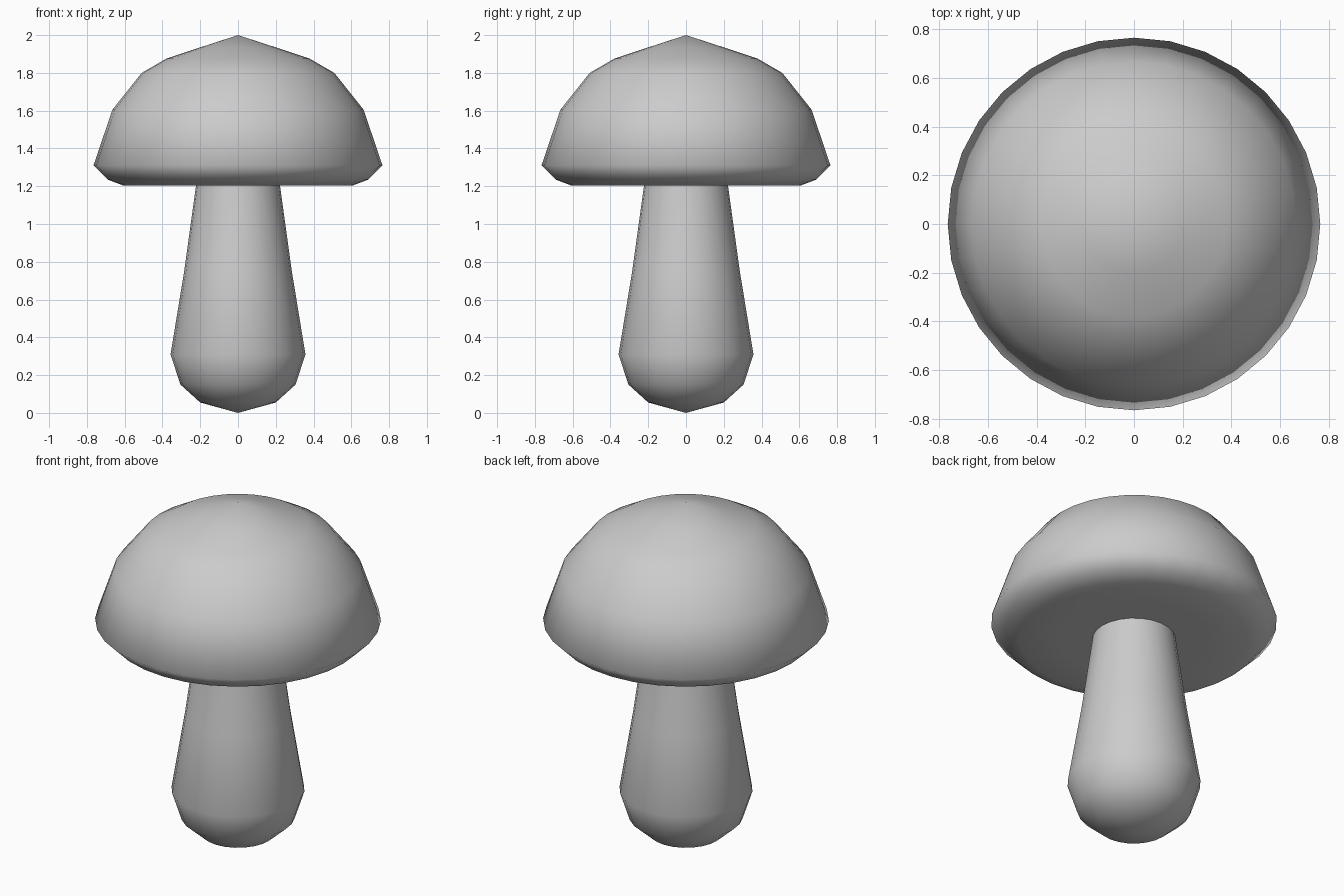
import bpy, bmesh, math
from mathutils import Matrix, Vector

default = bpy.data.objects.get("Cube")
if default:
    bpy.data.objects.remove(default, do_unlink=True)

grey = bpy.data.materials.new("plain grey")
grey.use_nodes = True
tone = (0.6, 0.6, 0.6, 1)
grey.diffuse_color = tone
grey.node_tree.nodes["Principled BSDF"].inputs["Base Color"].default_value = tone


def lathe(name, profile, sides):
    """Spin a radius/height profile around z into a closed, smooth part."""
    bm = bmesh.new()
    verts = [bm.verts.new((r, 0, z)) for r, z in profile]
    edges = [bm.edges.new(pair) for pair in zip(verts, verts[1:])]
    bmesh.ops.spin(bm, geom=verts + edges, cent=(0, 0, 0), axis=(0, 0, 1),
                   angle=math.tau, steps=sides, use_duplicate=False)
    bmesh.ops.remove_doubles(bm, verts=bm.verts, dist=0.001)
    bmesh.ops.recalc_face_normals(bm, faces=bm.faces)
    mesh = bpy.data.meshes.new(name)
    bm.to_mesh(mesh)
    bm.free()
    mesh.materials.append(grey)
    obj = bpy.data.objects.new(name, mesh)
    bpy.context.collection.objects.link(obj)
    bpy.ops.object.select_all(action="DESELECT")
    obj.select_set(True)
    bpy.context.view_layer.objects.active = obj
    bpy.ops.object.shade_smooth_by_angle(angle=math.radians(80))
    return obj


# Domed cap with a pointed crown, rounded rim and flat underside
lathe("cap", [(0, 2.0), (0.2, 1.935), (0.38, 1.875), (0.51, 1.8), (0.665, 1.605),
              (0.765, 1.31), (0.69, 1.235), (0.61, 1.205), (0.4, 1.205), (0, 1.205)], 32)

# Tapered stem with a bulbous foot
lathe("stem", [(0, 1.22), (0.22, 1.22), (0.285, 0.75), (0.357, 0.31),
               (0.305, 0.15), (0.2, 0.055), (0, 0)], 24)
